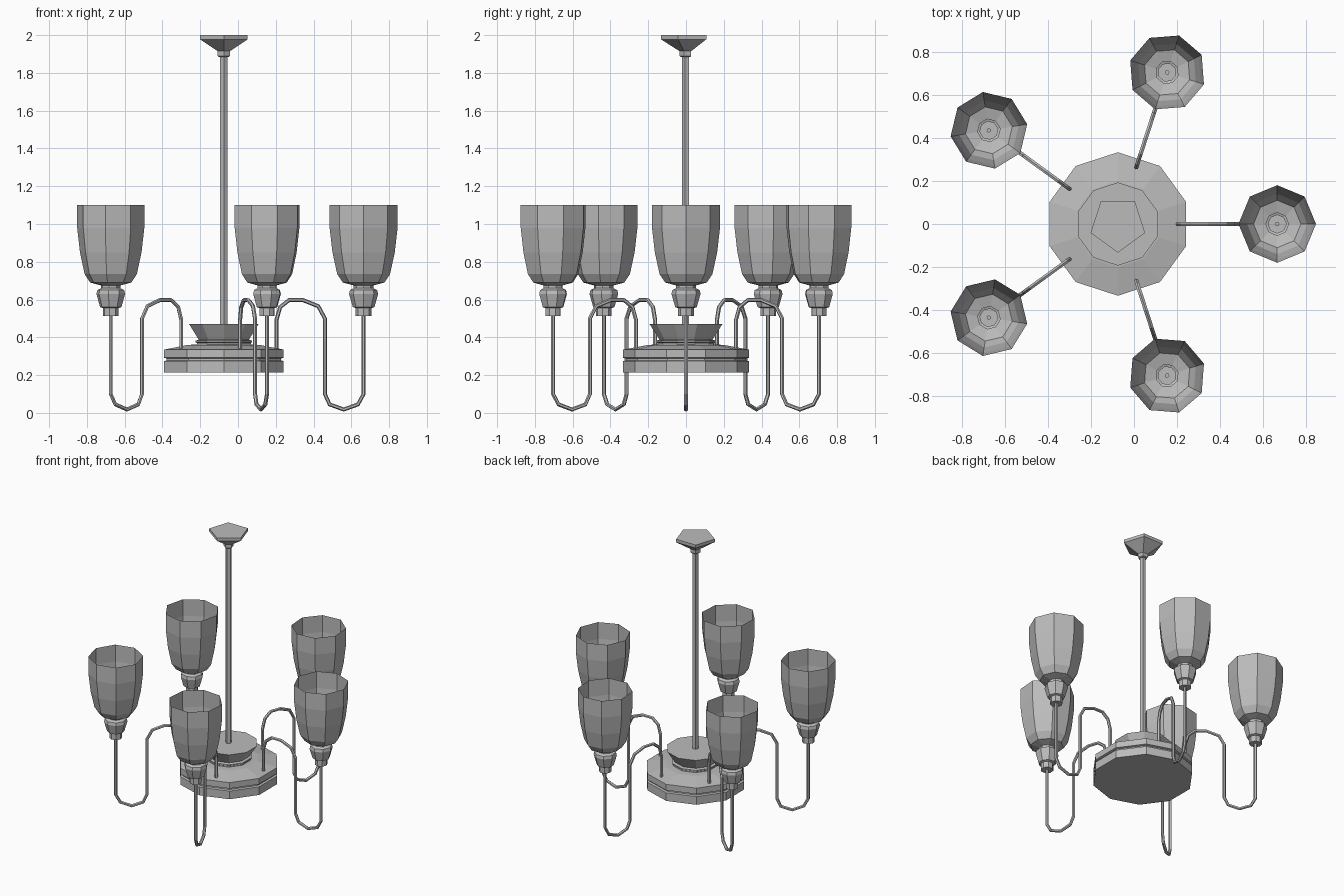
import bpy, math
from math import cos, sin, pi
from mathutils import Matrix

cube = bpy.data.objects.get("Cube")
if cube:
    bpy.data.objects.remove(cube)

CENTRE = Matrix.Translation((-0.075, 0, 0))
ARM_REACH = 0.74

metal = bpy.data.materials.new("plain grey")
metal.use_nodes = True
grey = (0.5, 0.5, 0.5, 1)
metal.diffuse_color = grey
metal.node_tree.nodes["Principled BSDF"].inputs["Base Color"].default_value = grey


def add_mesh(name, verts, faces, matrix):
    mesh = bpy.data.meshes.new(name)
    mesh.from_pydata(verts, [], faces)
    mesh.materials.append(metal)
    obj = bpy.data.objects.new(name, mesh)
    obj.matrix_world = matrix
    bpy.context.collection.objects.link(obj)
    return obj


def skin_rings(count, sides, cap_first, cap_last):
    """Quads between consecutive rings, plus optional end caps."""
    faces = []
    for r in range(count - 1):
        for i in range(sides):
            j = (i + 1) % sides
            a, b = r * sides, (r + 1) * sides
            faces.append((a + i, a + j, b + j, b + i))
    if cap_first:
        faces.append(tuple(reversed(range(sides))))
    if cap_last:
        faces.append(tuple(range((count - 1) * sides, count * sides)))
    return faces


def lathe(name, profile, sides, matrix, start=0.0, cap_top=True):
    """Turn a (radius, height) profile, listed from bottom to top."""
    verts = [(r * cos(start + 2 * pi * i / sides), r * sin(start + 2 * pi * i / sides), z)
             for r, z in profile for i in range(sides)]
    return add_mesh(name, verts, skin_rings(len(profile), sides, True, cap_top), matrix)


def tube(name, path, radius, sides, matrix):
    """Sweep a polygon along a path in the xz plane with mitred bends."""
    verts = []
    for k, (x, z) in enumerate(path):
        x0, z0 = path[max(k - 1, 0)]
        x1, z1 = path[min(k + 1, len(path) - 1)]
        length = math.hypot(x1 - x0, z1 - z0)
        nx, nz = (z1 - z0) / length, -(x1 - x0) / length
        for i in range(sides):
            u, v = radius * cos(2 * pi * i / sides), radius * sin(2 * pi * i / sides)
            verts.append((x + nx * u, v, z + nz * u))
    return add_mesh(name, verts, skin_rings(len(path), sides, True, True), matrix)


# Ceiling canopy and hanging rod
lathe("ceiling_canopy",
      [(0.028, 1.885), (0.034, 1.89), (0.034, 1.915), (0.05, 1.925), (0.133, 1.978), (0.133, 2.0)],
      5, CENTRE, start=-pi / 2)
lathe("hanging_rod", [(0.02, 0.46), (0.02, 1.9)], 5, CENTRE, start=-pi / 2)

# Stepped central body with a groove and a flared dish on top
lathe("central_body",
      [(0.333, 0.215), (0.333, 0.274), (0.318, 0.278), (0.318, 0.288), (0.333, 0.292),
       (0.333, 0.335), (0.2, 0.36), (0.15, 0.362), (0.15, 0.37), (0.157, 0.374),
       (0.157, 0.382), (0.14, 0.388), (0.193, 0.47)],
      10, CENTRE, start=pi / 2)

# Five arms, each with a socket cup and an open shade
arm_path = [(0.278, 0.33), (0.278, 0.49), (0.298, 0.56), (0.345, 0.597), (0.42, 0.597),
            (0.5, 0.565), (0.535, 0.5), (0.535, 0.1), (0.56, 0.045), (0.635, 0.018),
            (0.71, 0.045), (0.74, 0.1), (0.74, 0.52)]
shade_profile = [(0.025, 0.512), (0.042, 0.512), (0.042, 0.555), (0.057, 0.56), (0.077, 0.63),
                 (0.072, 0.65), (0.053, 0.66), (0.053, 0.675), (0.11, 0.69), (0.14, 0.735),
                 (0.165, 0.85), (0.18, 0.98), (0.18, 1.1)]
for n in range(5):
    turn = CENTRE @ Matrix.Rotation(n * 2 * pi / 5, 4, 'Z')
    tube(f"arm_{n + 1}", arm_path, 0.011, 6, turn)
    lathe(f"shade_{n + 1}", shade_profile, 8,
          turn @ Matrix.Translation((ARM_REACH, 0, 0)), cap_top=False)
